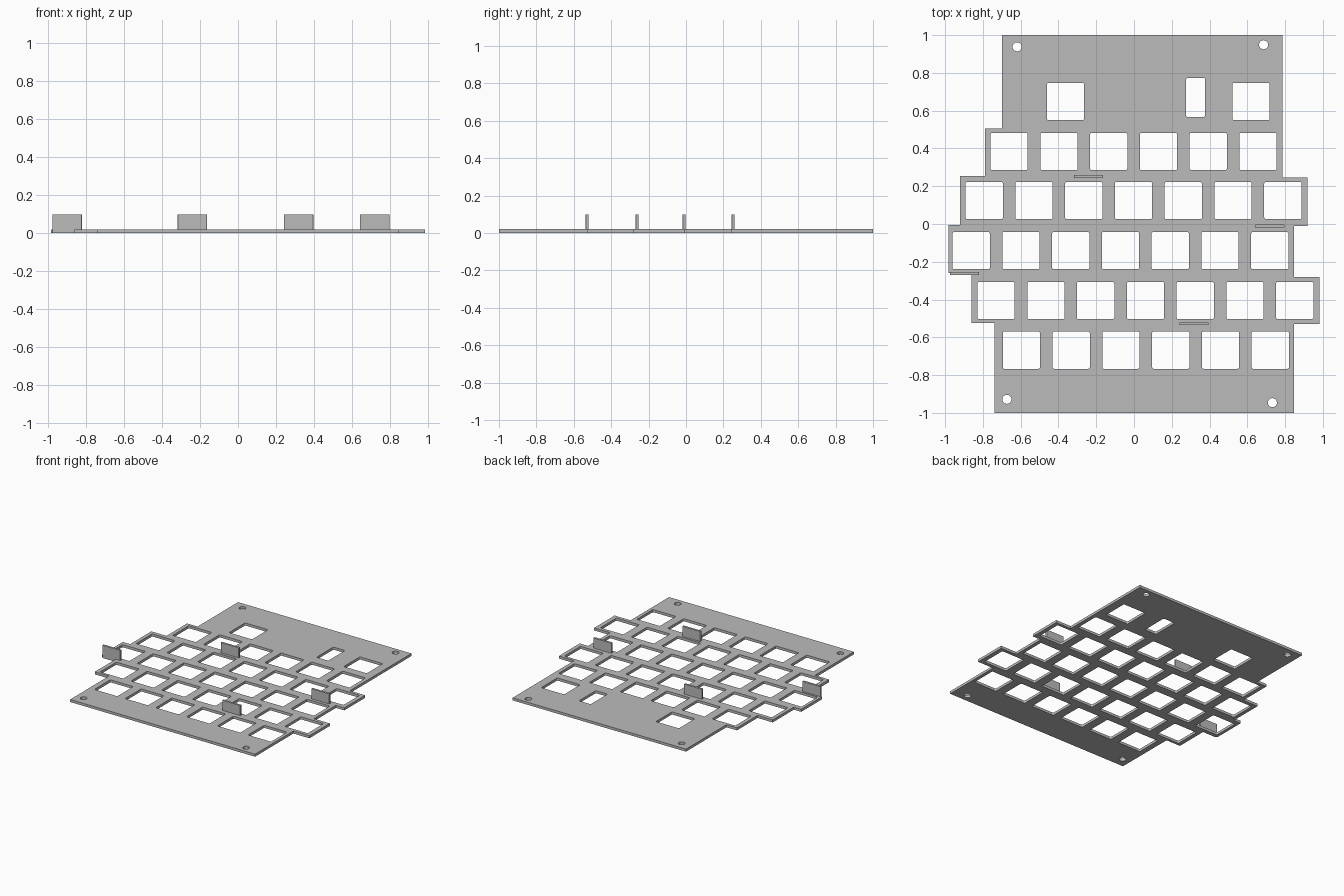
import bpy
from math import cos, sin, pi

cube = bpy.data.objects.get("Cube")
if cube:
    bpy.data.objects.remove(cube, do_unlink=True)

THICK = 0.02
PITCH = 0.2635
KEY = 0.197

grey = bpy.data.materials.new("plain grey")
grey.use_nodes = True
grey.diffuse_color = (0.5, 0.5, 0.5, 1)
grey.node_tree.nodes["Principled BSDF"].inputs["Base Color"].default_value = (0.5, 0.5, 0.5, 1)


def rounded_rect(cx, cy, w, h, r, steps=3):
    """Rectangle loop with small rounded corners."""
    pts = []
    for i, (sx, sy) in enumerate([(1, 1), (-1, 1), (-1, -1), (1, -1)]):
        for k in range(steps + 1):
            a = (i + k / steps) * pi / 2
            pts.append((cx + sx * (w / 2 - r) + r * cos(a),
                        cy + sy * (h / 2 - r) + r * sin(a)))
    return pts


def circle(cx, cy, r, n=24):
    return [(cx + r * cos(2 * pi * i / n), cy + r * sin(2 * pi * i / n)) for i in range(n)]


def slab(name, loops, z0, z1):
    """Extrude a filled outline with holes from z0 to z1."""
    curve = bpy.data.curves.new(name, "CURVE")
    curve.dimensions = "2D"
    curve.fill_mode = "BOTH"
    curve.extrude = (z1 - z0) / 2
    for loop in loops:
        spline = curve.splines.new("POLY")
        spline.points.add(len(loop) - 1)
        for p, (x, y) in zip(spline.points, loop):
            p.co = (x, y, 0, 1)
        spline.use_cyclic_u = True
    obj = bpy.data.objects.new(name, curve)
    bpy.context.collection.objects.link(obj)
    curve.materials.append(grey)
    bpy.ops.object.select_all(action="DESELECT")
    obj.select_set(True)
    bpy.context.view_layer.objects.active = obj
    bpy.ops.object.convert(target="MESH")
    obj = bpy.context.view_layer.objects.active
    bpy.ops.object.shade_flat()
    obj.location.z = (z0 + z1) / 2
    return obj


# Stepped outline of the plate
outline = [
    (-0.70, 1), (0.786, 1), (0.786, 0.245), (0.918, 0.245), (0.918, -0.01),
    (0.846, -0.01), (0.846, -0.28), (0.983, -0.28), (0.983, -0.53),
    (0.846, -0.53), (0.846, -1), (-0.738, -1), (-0.738, -0.524),
    (-0.86, -0.524), (-0.86, -0.26), (-0.983, -0.26), (-0.983, -0.006),
    (-0.92, -0.006), (-0.92, 0.253), (-0.79, 0.253), (-0.79, 0.505), (-0.70, 0.505),
]
loops = [outline]

# Staggered rows of key openings: first centre x, centre y, count
for x0, y, count in [(-0.661, 0.384, 6), (-0.793, 0.124, 7), (-0.862, -0.141, 7),
                     (-0.73, -0.405, 7), (-0.596, -0.668, 6)]:
    for i in range(count):
        loops.append(rounded_rect(x0 + i * PITCH, y, KEY, KEY, 0.008))

# Openings along the back
for x, y, w, h in [(-0.363, 0.648, KEY, KEY), (0.326, 0.67, 0.1, 0.206), (0.62, 0.648, KEY, KEY)]:
    loops.append(rounded_rect(x, y, w, h, 0.008))

# Screw holes
for x, y in [(-0.619, 0.938), (0.686, 0.949), (-0.673, -0.928), (0.733, -0.946)]:
    loops.append(circle(x, y, 0.024))

slab("key_plate", loops, 0, THICK)

# Upright tabs between the rows
for i, (x, y) in enumerate([(-0.241, 0.251), (0.718, -0.011), (-0.897, -0.262), (0.318, -0.528)]):
    slab(f"upright_tab_{i + 1}", [rounded_rect(x, y, 0.155, 0.016, 0.004)], 0, 0.098)
